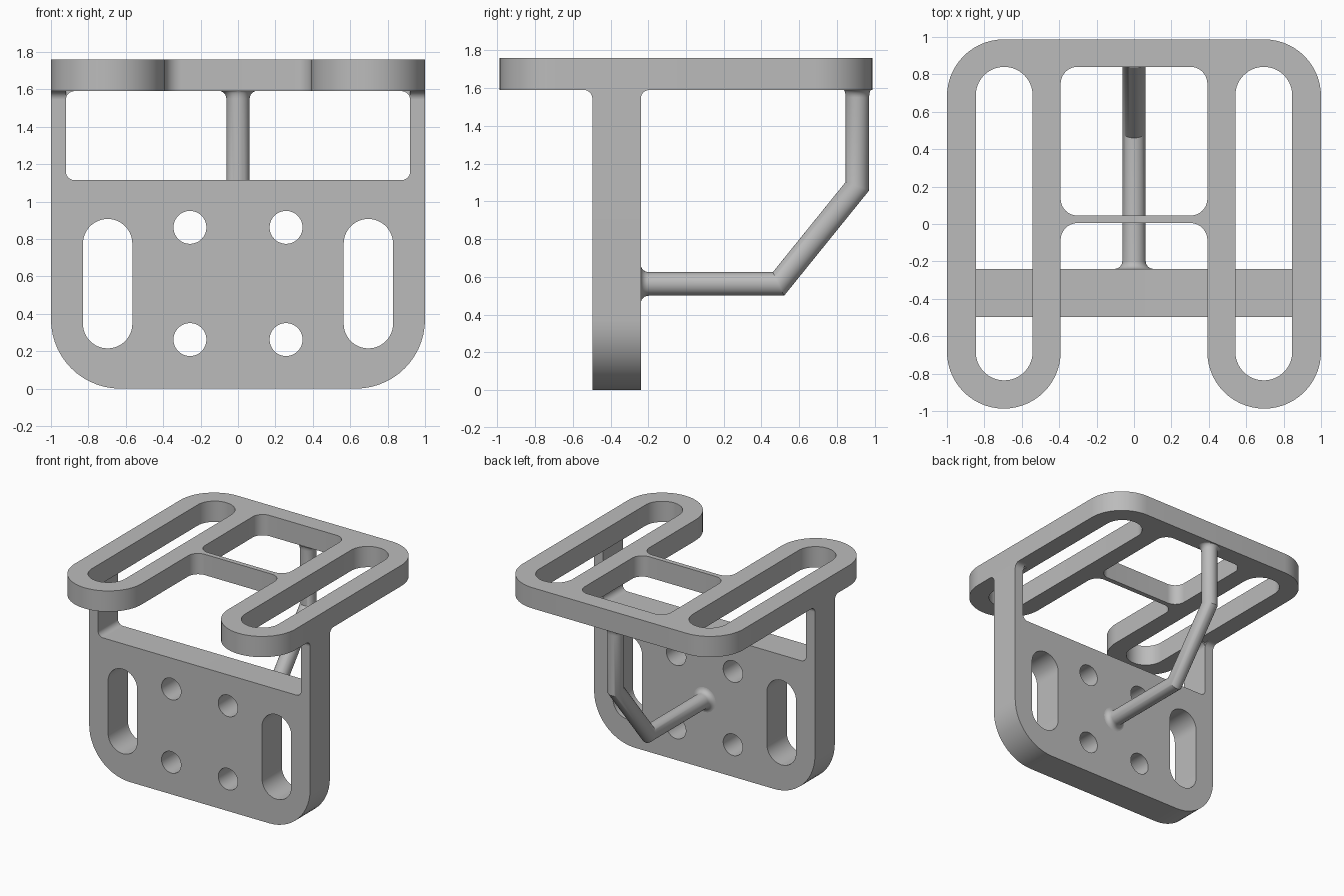
import bpy, bmesh
from math import sin, cos, pi
from mathutils import Vector

cube = bpy.data.objects.get("Cube")
if cube:
    bpy.data.objects.remove(cube, do_unlink=True)

grey = bpy.data.materials.new("plain grey")
grey.use_nodes = True
grey.diffuse_color = (0.5, 0.5, 0.5, 1)
grey.node_tree.nodes["Principled BSDF"].inputs["Base Color"].default_value = (0.5, 0.5, 0.5, 1)


def finish(obj):
    """Shade curved walls smooth and keep edges sharp."""
    bpy.ops.object.select_all(action='DESELECT')
    obj.select_set(True)
    bpy.context.view_layer.objects.active = obj
    if obj.type == 'CURVE':
        bpy.ops.object.convert(target='MESH')
        obj = bpy.context.object
    bm = bmesh.new()
    bm.from_mesh(obj.data)
    bmesh.ops.remove_doubles(bm, verts=bm.verts, dist=0.0003)
    bmesh.ops.recalc_face_normals(bm, faces=bm.faces)
    bm.to_mesh(obj.data)
    bm.free()
    obj.data.materials.clear()
    obj.data.materials.append(grey)
    bpy.ops.object.shade_smooth_by_angle(angle=pi / 6)


def rounded(corners, steps=14):
    """Loop of right-angled (x, y, radius) corners, each turned into an arc."""
    pts = []
    for i, (x, y, r) in enumerate(corners):
        p = Vector((x, y))
        u = (Vector(corners[i - 1][:2]) - p).normalized()
        v = (Vector(corners[(i + 1) % len(corners)][:2]) - p).normalized()
        n = steps if r else 0
        for k in range(n + 1):
            a = pi / 2 * k / max(n, 1)
            q = p + (u + v) * r - (v * cos(a) + u * sin(a)) * r
            if not pts or (q - pts[-1]).length > 0.001:
                pts.append(q)
    if (pts[0] - pts[-1]).length < 0.001:
        pts.pop()
    return pts


def box(x0, x1, y0, y1, r):
    return rounded([(x0, y0, r), (x1, y0, r), (x1, y1, r), (x0, y1, r)])


def mirrored(half):
    """Complete a symmetric outline from its +x half."""
    return half + [(-x, y, r) for x, y, r in reversed(half)]


def plate(name, loops, thickness, location, rotation=(0, 0, 0)):
    """Flat plate: the first loop is the outline, the rest are holes."""
    cu = bpy.data.curves.new(name, 'CURVE')
    cu.dimensions = '2D'
    cu.fill_mode = 'BOTH'
    cu.extrude = thickness / 2
    for loop in loops:
        sp = cu.splines.new('POLY')
        sp.points.add(len(loop) - 1)
        for point, q in zip(sp.points, loop):
            point.co = (q.x, q.y, 0, 1)
        sp.use_cyclic_u = True
    obj = bpy.data.objects.new(name, cu)
    obj.location, obj.rotation_euler = location, rotation
    bpy.context.collection.objects.link(obj)
    finish(obj)


# Top plate: two long lobes, a back bar and a thin cross bar
lobe = 0.304
top = mirrored([(0.392, 0.005, 0.09), (0.392, -0.987, lobe),
                (1, -0.987, lobe), (1, 0.987, lobe)])
plate("top_plate",
      [rounded(top), box(-0.392, 0.392, 0.045, 0.84, 0.09),
       box(0.542, 0.846, -0.836, 0.84, 0.152),
       box(-0.846, -0.542, -0.836, 0.84, 0.152)],
      0.17, (0, 0, 1.675))

# Upright plate with two posts, slots and four bolt holes
upright = mirrored([(1, 0, 0.37), (1, 1.594, 0), (0.865, 1.594, 0), (0.865, 1.59, 0),
                    (0.92, 1.59, 0.045), (0.92, 1.115, 0.045)])
holes = []
for s in (-1, 1):
    holes.append(box(s * 0.697 - 0.132, s * 0.697 + 0.132, 0.215, 0.907, 0.132))
    for z in (0.262, 0.862):
        holes.append(box(s * 0.257 - 0.088, s * 0.257 + 0.088, z - 0.088, z + 0.088, 0.088))
plate("upright_plate", [rounded(upright)] + holes, 0.257, (0, -0.368, 0), (pi / 2, 0, 0))

# Flared fillets where the posts meet the top plate
flare = mirrored([(0.1285, 1.5, 0), (0.1285, 1.59, 0.045), (0.18, 1.59, 0), (0.18, 1.594, 0)])
for side, s in (("left", 1), ("right", -1)):
    plate(side + "_post_fillet", [rounded(flare)], 0.08, (s * 0.96, -0.368, 0),
          (pi / 2, 0, pi / 2))

# Bent brace rod, swept with mitred bends and flared ends
R, F = 0.0625, 0.042
path = [Vector(p) for p in ((-0.24, 0.5625), (0.49, 0.5625), (0.908, 1.08), (0.908, 1.592))]
dirs = [(b - a).normalized() for a, b in zip(path, path[1:])]
rings = []  # (centre, across vector in the yz plane, x radius)


def side_of(d):
    return Vector((-d.y, d.x))


arc = [(F * (1 - cos(a)), F * (1 - sin(a))) for a in (pi / 2 * k / 6 for k in range(7))]
for away, grow in [(F - F * cos(pi / 2 - pi / 2 * k / 6), F * (1 - sin(pi / 2 * k / 6)))
                   for k in range(7)]:
    rings.append((path[0] + dirs[0] * (F - F * cos(pi / 2 * (grow < F) * len(rings) / 6)),
                  side_of(dirs[0]) * (R + grow), R + grow))
for i in (1, 2):
    t = (dirs[i - 1] + dirs[i]).normalized()
    rings.append((path[i], side_of(t) * R / t.dot(dirs[i]), R))
for k in range(6, -1, -1):
    a = pi / 2 * k / 6
    grow = F * (1 - sin(a))
    rings.append((path[3] - dirs[2] * F * (1 - cos(a)),
                  side_of(dirs[2]) * (R + grow * 0.3), R + grow))

bm = bmesh.new()
N = 32
loops = []
for c, v, rx in rings:
    loop = []
    for j in range(N):
        a = 2 * pi * j / N
        q = c + v * sin(a)
        loop.append(bm.verts.new((rx * cos(a), q.x, q.y)))
    loops.append(loop)
for lo, hi in zip(loops, loops[1:]):
    for j in range(N):
        bm.faces.new((lo[j], lo[(j + 1) % N], hi[(j + 1) % N], hi[j]))
bm.faces.new(loops[0])
bm.faces.new(loops[-1])
mesh = bpy.data.meshes.new("brace_rod")
bm.to_mesh(mesh)
bm.free()
rod = bpy.data.objects.new("brace_rod", mesh)
bpy.context.collection.objects.link(rod)
finish(rod)
